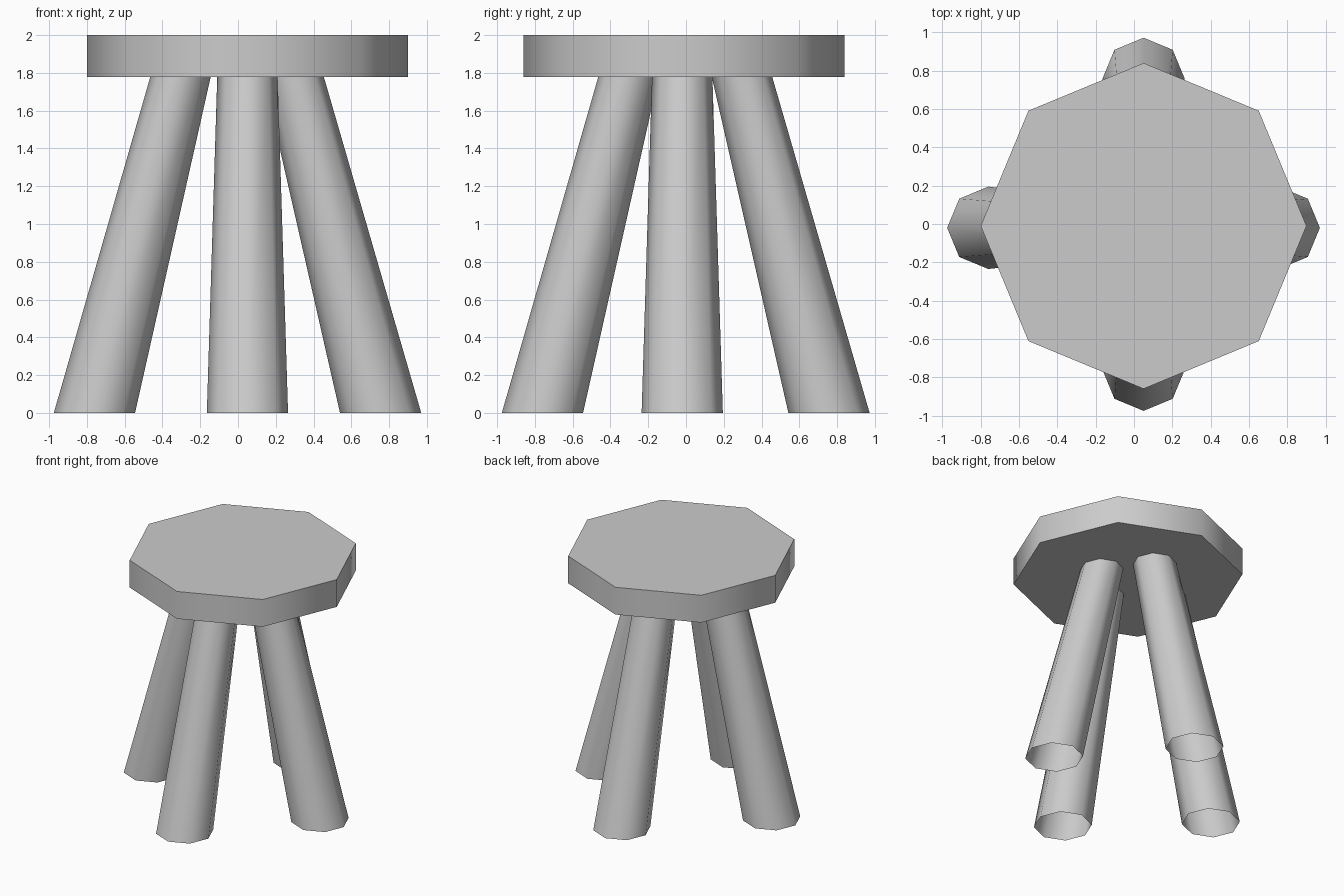
import bpy, bmesh, math

if "Cube" in bpy.data.objects:
    bpy.data.objects.remove(bpy.data.objects["Cube"])

SIDES = 8
SEAT_BOTTOM = 1.777


def octagon_prism(name, bottom, top, r_bottom, r_top, capped):
    """Eight-sided prism between two horizontal rings, optionally leaning and tapering."""
    bm = bmesh.new()
    rings = []
    for (cx, cy, cz), r in ((bottom, r_bottom), (top, r_top)):
        rings.append([bm.verts.new((cx + r * math.cos(i * math.tau / SIDES),
                                    cy + r * math.sin(i * math.tau / SIDES), cz))
                      for i in range(SIDES)])
    low, high = rings
    for i in range(SIDES):
        j = (i + 1) % SIDES
        bm.faces.new((low[i], low[j], high[j], high[i]))
    if capped:
        bm.faces.new(low[::-1])
        bm.faces.new(high)
    mesh = bpy.data.meshes.new(name)
    bm.to_mesh(mesh)
    bm.free()
    obj = bpy.data.objects.new(name, mesh)
    bpy.context.collection.objects.link(obj)
    # Smooth around the sides, sharp at the caps
    bpy.ops.object.select_all(action='DESELECT')
    obj.select_set(True)
    bpy.context.view_layer.objects.active = obj
    bpy.ops.object.shade_smooth_by_angle(angle=math.radians(60))
    return obj


# Seat slab
octagon_prism("seat", (0.05, -0.01, SEAT_BOTTOM), (0.05, -0.01, 2.0), 0.85, 0.85, True)

# Splayed, tapered, open-ended legs: foot centre and top centre
legs = {
    "left_leg": ((-0.76, -0.02), (-0.305, -0.02)),
    "right_leg": ((0.755, -0.02), (0.295, -0.02)),
    "front_leg": ((0.05, -0.76), (0.05, -0.305)),
    "back_leg": ((0.05, 0.757), (0.05, 0.297)),
}
for name, (foot, head) in legs.items():
    octagon_prism(name, (*foot, 0), (*head, SEAT_BOTTOM), 0.215, 0.16, False)
